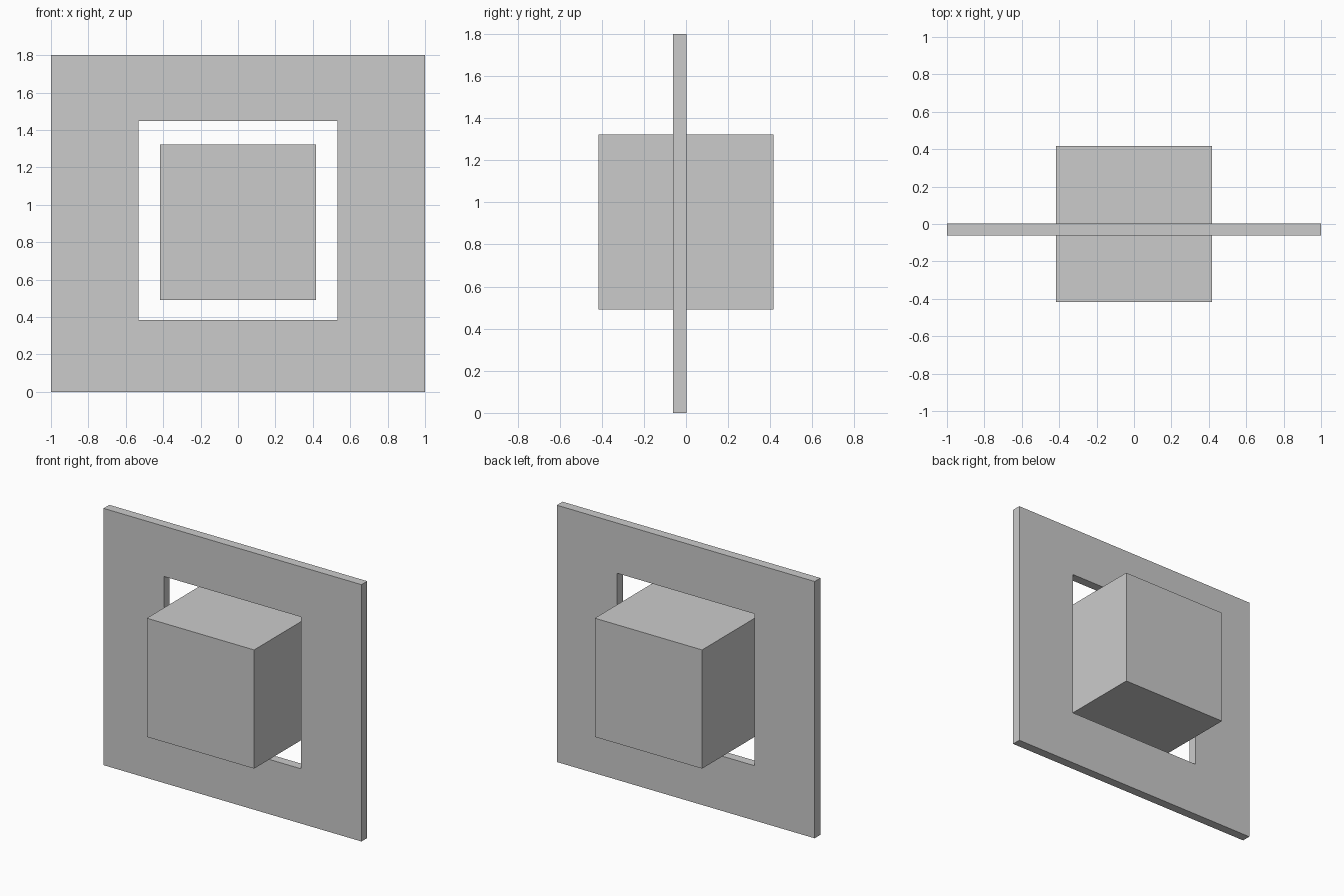
import bpy, bmesh

if "Cube" in bpy.data.objects:
    bpy.data.objects.remove(bpy.data.objects["Cube"])


def add_object(name, bm):
    bmesh.ops.recalc_face_normals(bm, faces=bm.faces)
    mesh = bpy.data.meshes.new(name)
    bm.to_mesh(mesh)
    bm.free()
    obj = bpy.data.objects.new(name, mesh)
    bpy.context.collection.objects.link(obj)
    return obj


def rect_loop(bm, half, z0, z1, y):
    return [bm.verts.new((x, y, z)) for x, z in
            ((-half, z0), (half, z0), (half, z1), (-half, z1))]


# Flat upright panel with a square opening: four rings joined by quads
front, back = -0.061, 0.003
outer, inner = (1.0, 0.0, 1.8), (0.532, 0.384, 1.448)
bm = bmesh.new()
rings = [rect_loop(bm, *size, y) for size, y in
         ((outer, front), (outer, back), (inner, back), (inner, front))]
for k in range(4):
    a, b = rings[k], rings[(k + 1) % 4]
    for i in range(4):
        j = (i + 1) % 4
        bm.faces.new((a[i], a[j], b[j], b[i]))
add_object("panel_with_opening", bm)

# Cube floating in the opening
bm = bmesh.new()
bmesh.ops.create_cube(bm, size=0.832)
cube = add_object("floating_cube", bm)
cube.location = (0, 0, 0.906)
